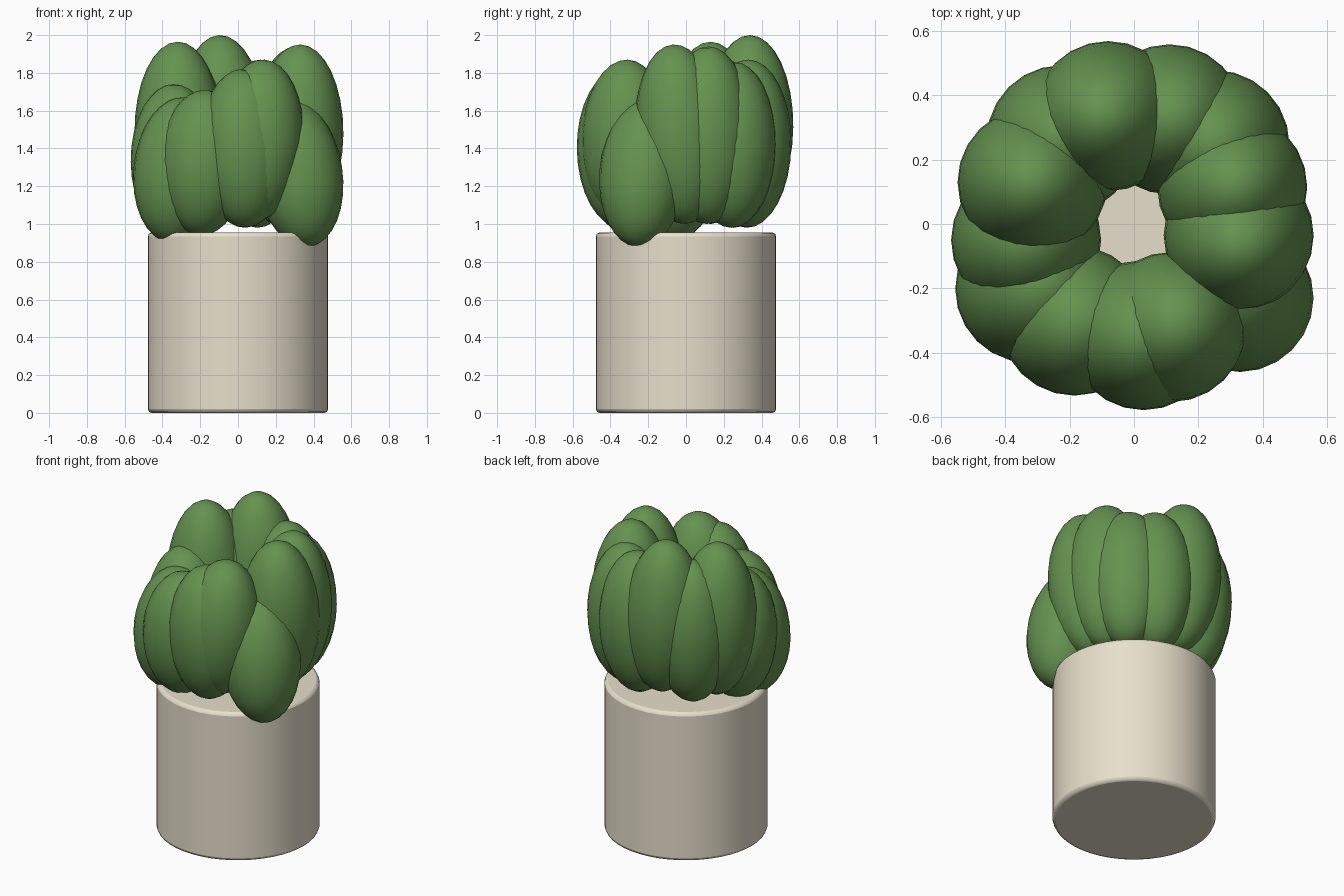
import bpy
from mathutils import Vector, Matrix

if "Cube" in bpy.data.objects:
    bpy.data.objects.remove(bpy.data.objects["Cube"])


def material(name, color):
    m = bpy.data.materials.new(name)
    m.diffuse_color = (*color, 1)
    m.use_nodes = True
    m.node_tree.nodes["Principled BSDF"].inputs["Base Color"].default_value = m.diffuse_color
    return m


green = material("green", (0.13, 0.29, 0.08))
cream = material("cream", (0.80, 0.74, 0.60))

# Pot: solid cylinder with softened rims
bpy.ops.mesh.primitive_cylinder_add(vertices=48, radius=0.477, depth=0.955, location=(0, 0, 0.4775))
pot = bpy.context.object
pot.name = "pot"
pot.data.materials.append(cream)
bevel = pot.modifiers.new("rim", "BEVEL")
bevel.width = 0.02
bevel.segments = 2
bevel.limit_method = "ANGLE"
bpy.ops.object.shade_smooth_by_angle()

# Plump leaves in a ring: top point, bottom point
leaves = [
    ((0.33, -0.07, 1.95), (0.32, 0.00, 1.00)),
    ((0.31, 0.12, 1.94), (0.30, 0.11, 1.00)),
    ((0.25, 0.25, 1.86), (0.25, 0.24, 0.98)),
    ((0.12, 0.33, 1.87), (0.10, 0.32, 0.98)),
    ((-0.10, 0.34, 2.00), (-0.06, 0.33, 1.03)),
    ((-0.22, 0.27, 1.88), (-0.23, 0.25, 0.98)),
    ((-0.32, 0.13, 1.965), (-0.31, 0.13, 1.00)),
    ((-0.34, -0.05, 1.74), (-0.33, -0.05, 0.92)),
    ((-0.28, -0.19, 1.67), (-0.36, -0.21, 0.90)),
    ((-0.17, -0.31, 1.71), (-0.20, -0.29, 0.94)),
    ((0.02, -0.35, 1.82), (0.04, -0.34, 0.98)),
    ((0.14, -0.31, 1.87), (0.09, -0.33, 1.02)),
    ((0.26, -0.19, 1.66), (0.38, -0.26, 0.88)),
]
RADIUS = 0.233
for i, (top, bottom) in enumerate(leaves):
    top, bottom = Vector(top), Vector(bottom)
    axis = top - bottom
    bpy.ops.mesh.primitive_uv_sphere_add(segments=24, ring_count=16, radius=1)
    leaf = bpy.context.object
    leaf.name = f"leaf_{i + 1}"
    rot = Vector((0, 0, 1)).rotation_difference(axis).to_matrix().to_4x4()
    leaf.matrix_world = (Matrix.Translation((top + bottom) / 2) @ rot
                         @ Matrix.Diagonal((RADIUS, RADIUS, axis.length / 2, 1)))
    leaf.data.materials.append(green)
    bpy.ops.object.shade_smooth()
